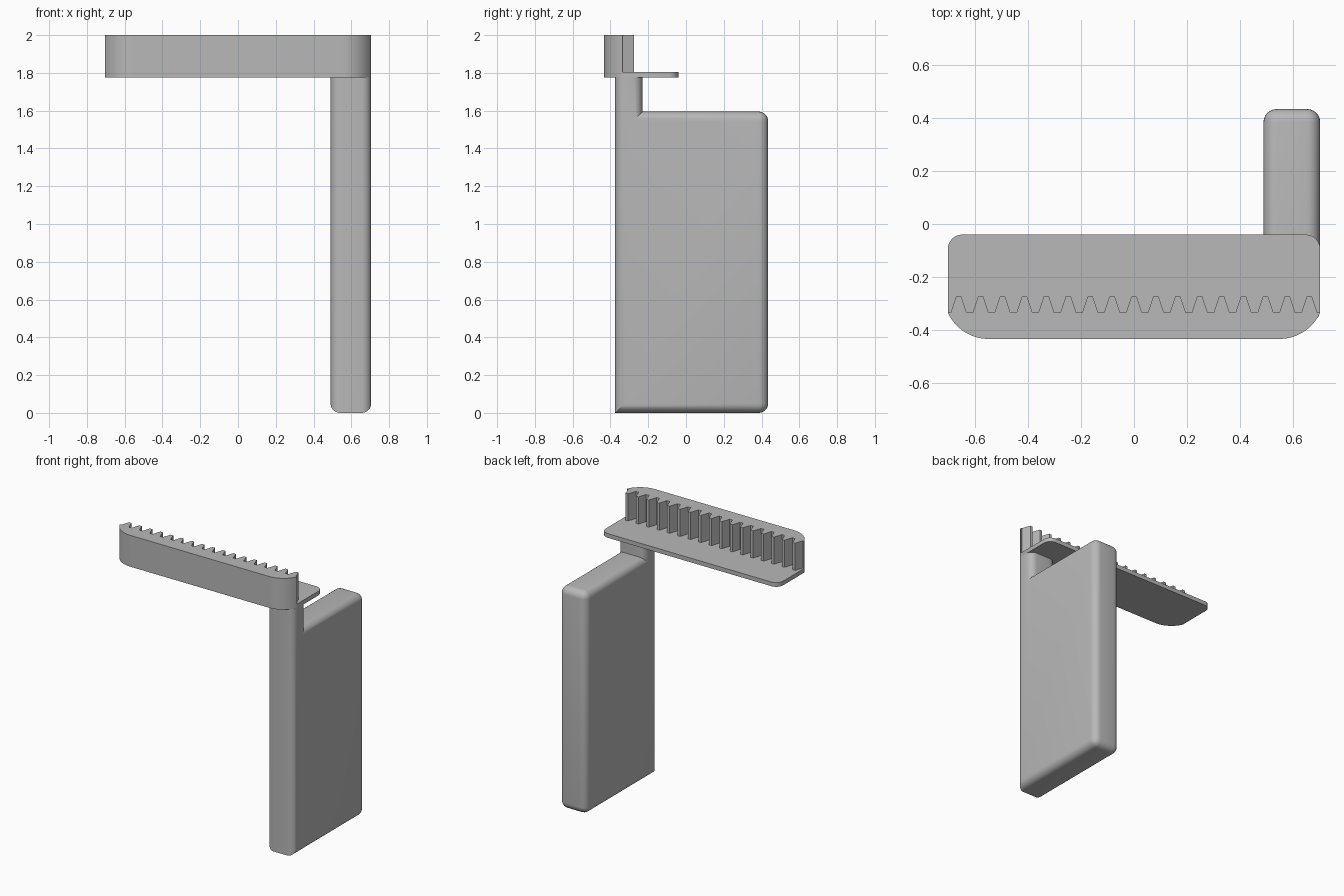
import bpy, bmesh
from math import acos, cos, sin, pi, radians

cube = bpy.data.objects.get("Cube")
if cube:
    bpy.data.objects.remove(cube, do_unlink=True)

grey = bpy.data.materials.new("plain grey")
grey.use_nodes = True
grey.diffuse_color = (0.48, 0.48, 0.48, 1)
grey.node_tree.nodes["Principled BSDF"].inputs["Base Color"].default_value = (0.48, 0.48, 0.48, 1)

HALF = 0.705            # half length of the rack
FRONT, ROOT, TIP, BACK = -0.435, -0.335, -0.275, -0.04
UNDER, SHELF, TOP = 1.775, 1.805, 2.0


def finish(name, bm):
    bmesh.ops.recalc_face_normals(bm, faces=bm.faces)
    mesh = bpy.data.meshes.new(name)
    bm.to_mesh(mesh)
    bm.free()
    obj = bpy.data.objects.new(name, mesh)
    bpy.context.collection.objects.link(obj)
    mesh.materials.append(grey)
    bpy.ops.object.select_all(action="DESELECT")
    obj.select_set(True)
    bpy.context.view_layer.objects.active = obj
    bpy.ops.object.shade_smooth_by_angle(angle=radians(30))
    return obj


def extrude(points, direction):
    bm = bmesh.new()
    face = bm.faces.new([bm.verts.new(p) for p in points])
    moved = bmesh.ops.extrude_face_region(bm, geom=[face], use_keep_orig=True)["geom"]
    bmesh.ops.translate(bm, vec=direction,
                        verts=[g for g in moved if isinstance(g, bmesh.types.BMVert)])
    return bm


def arc(cx, cy, r, start, end, steps=12):
    return [(cx + r * cos(start + (end - start) * i / steps),
             cy + r * sin(start + (end - start) * i / steps)) for i in range(steps + 1)]


# Shared rounded front of the rack, from left end to right end
R = 0.17
sweep = acos((R + FRONT - ROOT) / R)
cx, cy = HALF - R * sin(sweep), FRONT + R
front_right = arc(cx, cy, R, -pi / 2, -pi / 2 + sweep)
front = [(-x, y) for x, y in reversed(front_right)] + front_right

# Shelf plate with small rounded back corners
r = 0.055
back_right = arc(HALF - r, BACK - r, r, 0, pi / 2, 8)
outline = front + back_right + [(-x, y) for x, y in reversed(back_right)]
finish("shelf_plate", extrude([(x, y, UNDER) for x, y in outline], (0, 0, SHELF - UNDER)))

# Toothed rack bar standing on the shelf
COUNT = 17
pitch = 2 * HALF / COUNT
teeth = []
for i in reversed(range(COUNT)):
    x = (i - (COUNT - 1) / 2) * pitch
    teeth += [(x + 0.03, ROOT), (x + 0.01, TIP), (x - 0.01, TIP), (x - 0.03, ROOT)]
finish("toothed_rack", extrude([(x, y, UNDER) for x, y in front + teeth], (0, 0, TOP - UNDER)))

# Handle slab with a post rising to the rack
X0, X1 = 0.49, HALF
F, P, B, STEP = -0.375, -0.23, 0.435, 1.595
profile = [(F, 0), (B, 0), (B, STEP), (P, STEP), (P, UNDER), (F, UNDER)]
bm = extrude([(X0, y, z) for y, z in profile], (X1 - X0, 0, 0))


def is_rounded(edge):
    a, b = (v.co for v in edge.verts)
    if abs(a.x - b.x) > 0.01:                      # cross edges: only the back corners
        return a.y > B - 0.01
    return min(a.z, b.z) < UNDER - 0.01            # rim edges: all but the post top


bmesh.ops.bevel(bm, geom=[e for e in bm.edges if is_rounded(e)], offset=0.05,
                offset_type="OFFSET", segments=6, profile=0.5, affect="EDGES")
finish("handle_slab", bm)
